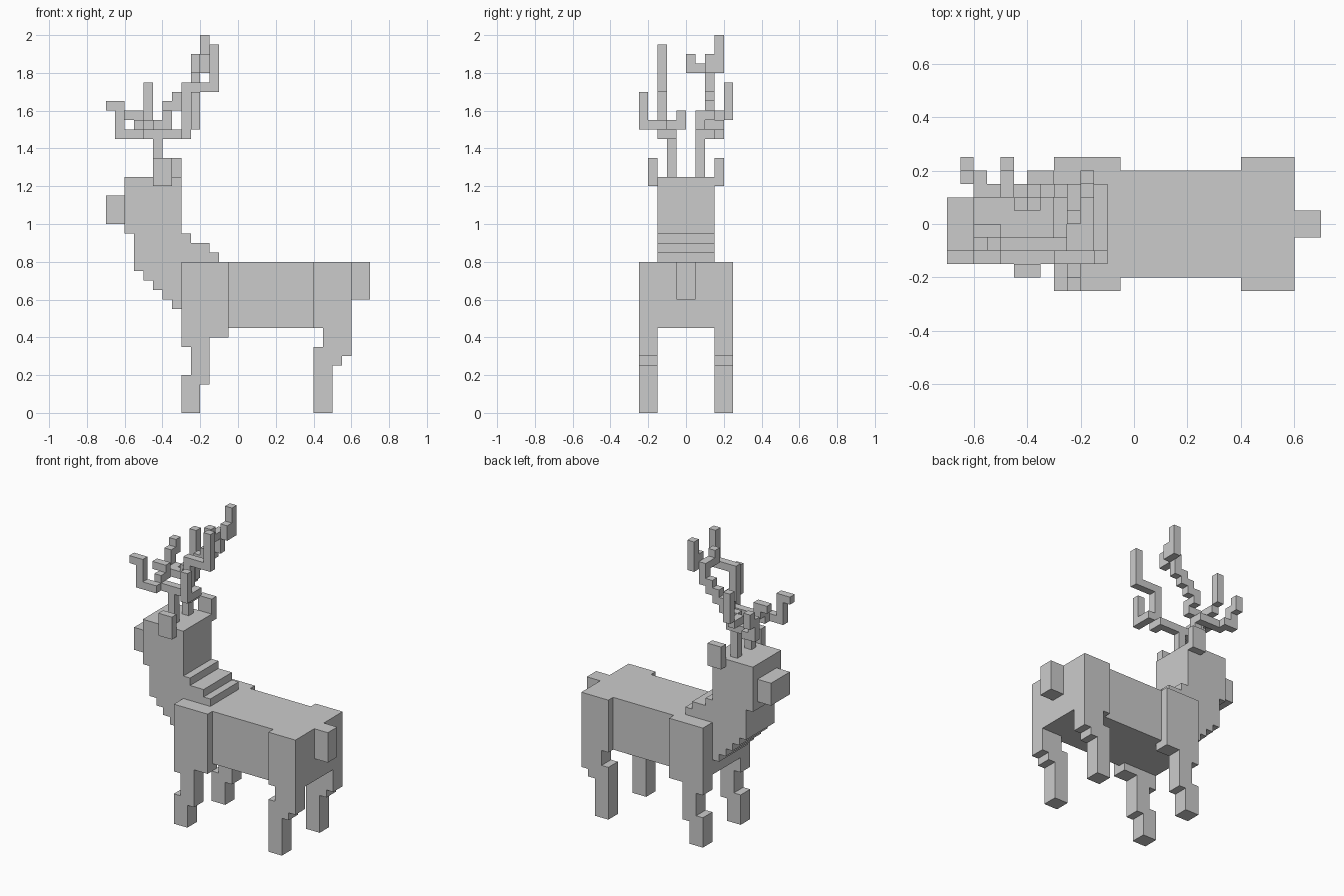
import bpy, bmesh

if "Cube" in bpy.data.objects:
    bpy.data.objects.remove(bpy.data.objects["Cube"])

U = 0.05  # one block unit; all part coordinates below are in these units


def mesh_object(name, bm):
    bmesh.ops.recalc_face_normals(bm, faces=bm.faces)
    mesh = bpy.data.meshes.new(name)
    bm.to_mesh(mesh)
    bm.free()
    obj = bpy.data.objects.new(name, mesh)
    bpy.context.collection.objects.link(obj)
    return obj


def boxes(name, *ranges):
    """One object from boxes given as (x0, x1, y0, y1, z0, z1)."""
    bm = bmesh.new()
    for x0, x1, y0, y1, z0, z1 in ranges:
        verts = bmesh.ops.create_cube(bm, size=1)["verts"]
        for v in verts:
            v.co = ((x1 if v.co.x > 0 else x0) * U,
                    (y1 if v.co.y > 0 else y0) * U,
                    (z1 if v.co.z > 0 else z0) * U)
    return mesh_object(name, bm)


def slab(name, profile, y0, y1):
    """Side profile (x, z) extruded from y0 to y1."""
    bm = bmesh.new()
    face = bm.faces.new([bm.verts.new((x * U, y0 * U, z * U)) for x, z in profile])
    out = bmesh.ops.extrude_face_region(bm, geom=[face])["geom"]
    for v in out:
        if isinstance(v, bmesh.types.BMVert):
            v.co.y = y1 * U
    return mesh_object(name, bm)


# Torso, tail and snout
boxes("body", (-6, 12, -4, 4, 9, 16))
boxes("tail", (12, 14, -1, 1, 12, 16))
boxes("snout", (-14, -12, -2, 2, 20, 23))

# Head and stepped neck
slab("head_and_neck", [
    (-12, 25), (-12, 19), (-11, 19), (-11, 15), (-10, 15), (-10, 14), (-9, 14),
    (-9, 13), (-8, 13), (-8, 12), (-7, 12), (-7, 11), (-6, 11), (-4, 11), (-4, 16),
    (-2, 16), (-2, 17), (-3, 17), (-3, 18), (-5, 18), (-5, 19), (-6, 19), (-6, 25)], -3, 3)

# Legs, both sides
front_leg = [(-6, 16), (-6, 7), (-5, 7), (-5, 4), (-6, 4), (-6, 0), (-4, 0),
             (-4, 3), (-3, 3), (-3, 8), (-1, 8), (-1, 16)]
hind_leg = [(8, 16), (8, 9), (9, 9), (9, 7), (8, 7), (8, 0), (10, 0),
            (10, 5), (11, 5), (11, 6), (12, 6), (12, 16)]
for side, y0 in (("near", -5), ("far", 3)):
    slab("front_leg_" + side, front_leg, y0, y0 + 2)
    slab("hind_leg_" + side, hind_leg, y0, y0 + 2)

# Ears
boxes("ear_near", (-9, -7, -4, -3, 24, 27))
boxes("ear_far", (-8, -6, 3, 4, 24, 27))

# Near antler: stem, forward tine, inner tine, rear beam, outer tine
boxes("antler_near",
      (-9, -8, -2, -1, 25, 29), (-11, -6, -2, -1, 29, 30),
      (-13, -10, -3, -2, 29, 30), (-13, -12, -3, -2, 30, 32), (-14, -12, -3, -2, 32, 33),
      (-11, -10, -2, -1, 30, 31), (-11, -10, -1, 0, 30, 31), (-12, -10, -1, 0, 31, 32),
      (-6, -5, -3, -1, 29, 30), (-6, -5, -3, -2, 30, 34), (-6, -2, -3, -2, 34, 35),
      (-3, -2, -3, -2, 35, 39),
      (-5, -4, -4, -2, 30, 31), (-5, -4, -5, -4, 30, 34))

# Far antler: stem, forward tine, outer tine, stepped beam, forked tip
boxes("antler_far",
      (-9, -8, 1, 2, 25, 30), (-11, -8, 2, 3, 29, 30), (-12, -11, 2, 4, 29, 30),
      (-13, -12, 3, 4, 29, 32), (-13, -12, 4, 5, 31, 33),
      (-10, -9, 2, 4, 30, 31), (-10, -9, 4, 5, 31, 35),
      (-9, -7, 1, 2, 30, 31), (-8, -7, 1, 3, 31, 32),
      *[(-8 + i, -7 + i, 2, 3, 31 + i, 33 + i) for i in range(4)],
      (-5, -4, 0, 3, 36, 37), (-5, -4, 0, 1, 37, 38),
      (-4, -3, 2, 4, 36, 38), (-4, -3, 3, 4, 38, 40))
